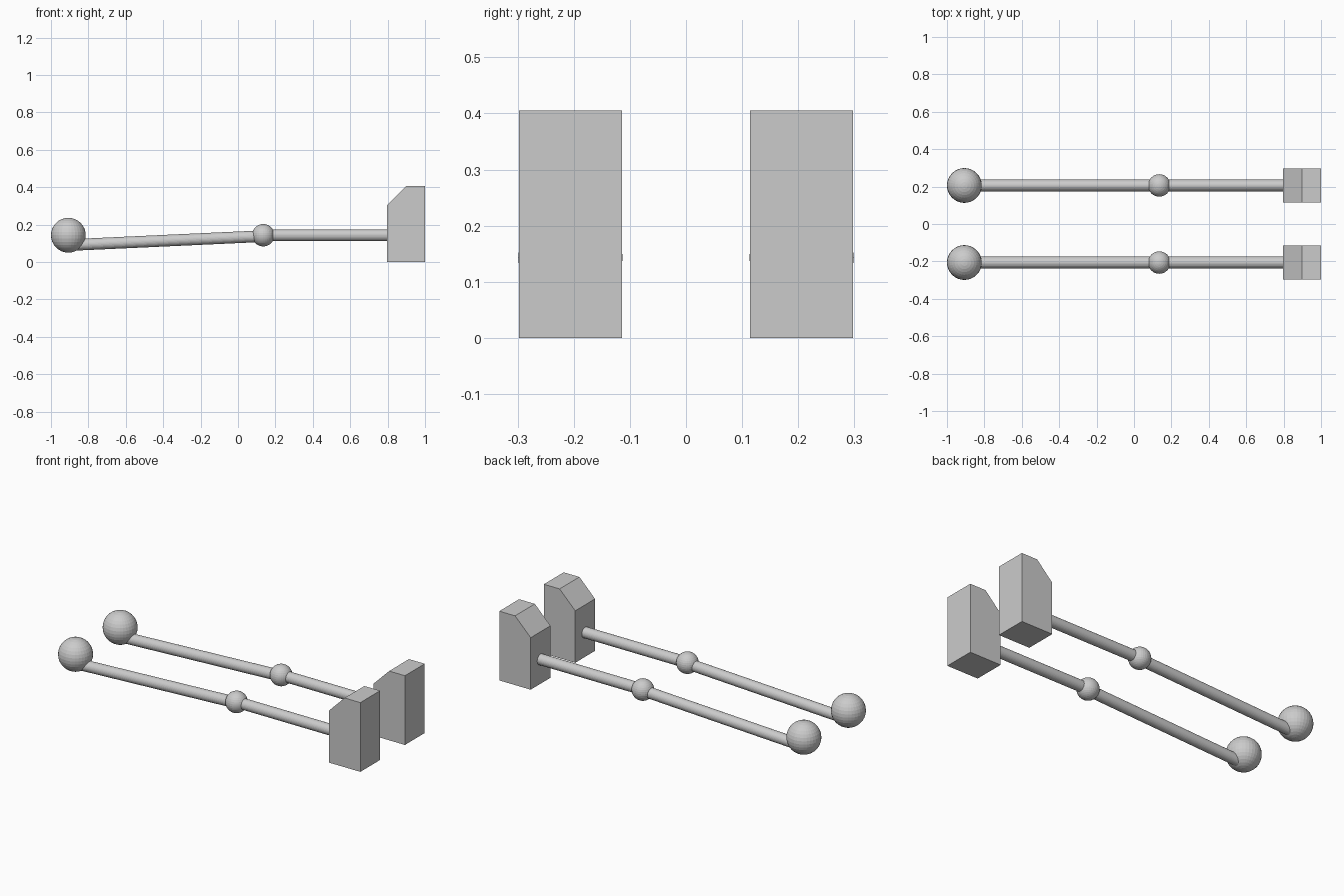
import bpy, bmesh
from mathutils import Vector

if "Cube" in bpy.data.objects:
    bpy.data.objects.remove(bpy.data.objects["Cube"])

Y = 0.206  # sideways offset of each leg


def ball(name, loc, r):
    bpy.ops.mesh.primitive_uv_sphere_add(segments=32, ring_count=16, radius=r, location=loc)
    bpy.context.object.name = name


def rod(name, a, b, r):
    a, b = Vector(a), Vector(b)
    bpy.ops.mesh.primitive_cylinder_add(vertices=32, radius=r, depth=(b - a).length,
                                        location=(a + b) / 2)
    ob = bpy.context.object
    ob.name = name
    ob.rotation_euler = (b - a).to_track_quat('Z', 'Y').to_euler()


def foot(name, y, half):
    # side profile with one bevelled top corner, extruded across
    profile = [(0.797, 0), (1, 0), (1, 0.405), (0.898, 0.405), (0.797, 0.304)]
    bm = bmesh.new()
    face = bm.faces.new([bm.verts.new((x, y - half, z)) for x, z in profile])
    ext = bmesh.ops.extrude_face_region(bm, geom=[face])
    verts = [v for v in ext["geom"] if isinstance(v, bmesh.types.BMVert)]
    bmesh.ops.translate(bm, verts=verts, vec=(0, 2 * half, 0))
    bmesh.ops.recalc_face_normals(bm, faces=bm.faces)
    me = bpy.data.meshes.new(name)
    bm.to_mesh(me)
    bm.free()
    bpy.context.collection.objects.link(bpy.data.objects.new(name, me))


for side, s in (("right", -1), ("left", 1)):
    y = s * Y
    ball(side + "_hip", (-0.907, y, 0.143), 0.093)
    rod(side + "_thigh", (-0.865, y, 0.092), (0.135, y, 0.138), 0.031)
    ball(side + "_knee", (0.135, y, 0.143), 0.06)
    rod(side + "_shin", (0.135, y, 0.143), (0.80, y, 0.143), 0.031)
    foot(side + "_foot", y, 0.0915)
